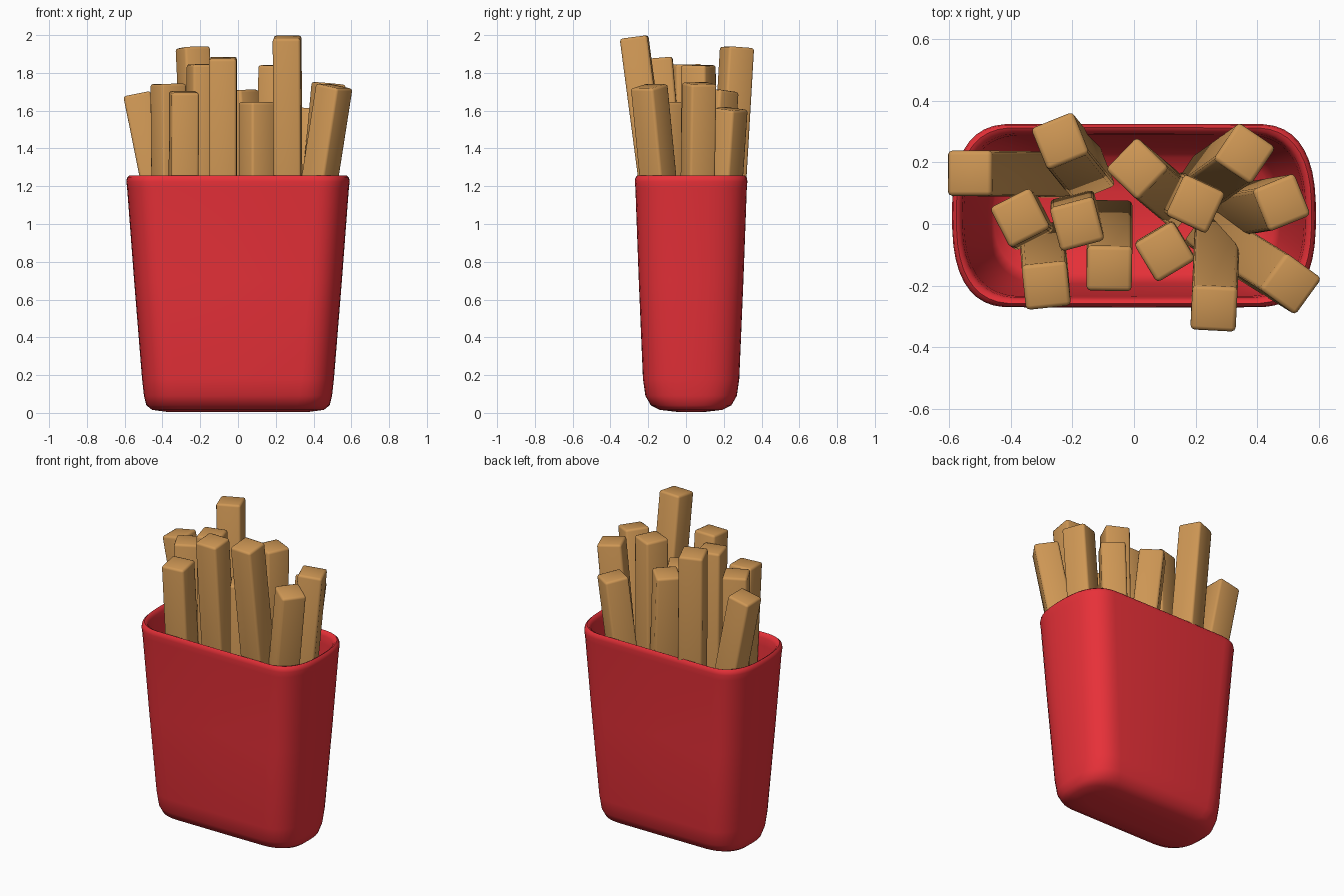
import bpy, bmesh
from math import radians, cos, sin, pi, copysign
from mathutils import Vector, Matrix

if "Cube" in bpy.data.objects:
    bpy.data.objects.remove(bpy.data.objects["Cube"])


def material(name, color):
    m = bpy.data.materials.new(name)
    m.diffuse_color = color
    m.use_nodes = True
    m.node_tree.nodes["Principled BSDF"].inputs["Base Color"].default_value = m.diffuse_color
    return m


def finish(bm, name, mat, angle):
    bmesh.ops.recalc_face_normals(bm, faces=bm.faces)
    me = bpy.data.meshes.new(name)
    bm.to_mesh(me)
    bm.free()
    ob = bpy.data.objects.new(name, me)
    bpy.context.collection.objects.link(ob)
    me.materials.append(mat)
    bpy.ops.object.select_all(action='DESELECT')
    ob.select_set(True)
    bpy.context.view_layer.objects.active = ob
    bpy.ops.object.shade_smooth_by_angle(angle=radians(angle))
    return ob


red = material("carton_red", (0.80, 0.03, 0.04, 1))
gold = material("fry_gold", (0.62, 0.31, 0.09, 1))

# Carton: soft rounded-rectangle rings (half width, half depth, z), outside then inside
CY = 0.027
RINGS = [(0.38, 0.08, 0.006), (0.455, 0.165, 0.016), (0.485, 0.213, 0.04), (0.498, 0.242, 0.09),
         (0.508, 0.255, 0.18), (0.55, 0.277, 0.70), (0.587, 0.295, 1.19), (0.591, 0.298, 1.225),
         (0.588, 0.295, 1.245), (0.577, 0.286, 1.256), (0.566, 0.275, 1.250), (0.558, 0.267, 1.23),
         (0.552, 0.262, 1.18), (0.475, 0.222, 0.16), (0.455, 0.19, 0.09), (0.36, 0.08, 0.06)]


def outline(hx, hy, n=10, e=2.6):
    rx = min(0.2, hx)
    pts = []
    for k in range(4 * n):
        a = 2 * pi * (k + 0.5) / (4 * n)
        c, s = cos(a), sin(a)
        x = copysign(hx - rx + rx * abs(c) ** (2 / e), c)
        pts.append((x, hy * copysign(abs(s) ** (2 / e), s)))
        # flat ends: add a mid-side point where the arc meets the axis
        if k % n == n - 1:
            q = (k // n) % 4
            pts.append([(0, hy), (-hx, 0), (0, -hy), (hx, 0)][q])
    return pts


bm = bmesh.new()
loops = [[bm.verts.new((x, y + CY, z)) for x, y in outline(hx, hy)] for hx, hy, z in RINGS]
for a, b in zip(loops, loops[1:]):
    for i in range(len(a)):
        j = (i + 1) % len(a)
        bm.faces.new((a[i], a[j], b[j], b[i]))
bm.faces.new(loops[0][::-1])
bm.faces.new(loops[-1])
finish(bm, "carton", red, 60)

# Fries: top x, y, z, bottom x, y, twist in degrees
FRIES = [
    (-0.535, 0.165, 1.69, -0.22, 0.16, 0), (-0.24, 0.27, 1.935, -0.155, 0.165, 22),
    (0.01, 0.18, 1.705, 0.13, 0.08, 46), (0.20, 0.065, 1.84, 0.185, 0.075, -25),
    (0.36, 0.23, 1.61, 0.22, 0.13, -34), (0.48, 0.07, 1.745, 0.33, 0.045, 22),
    (0.51, -0.195, 1.73, 0.26, -0.04, -36), (0.26, -0.275, 1.99, 0.27, -0.03, -3),
    (0.10, -0.09, 1.645, 0.10, -0.085, 31), (-0.08, -0.145, 1.88, -0.08, 0.005, -1),
    (-0.185, 0.0, 1.845, -0.185, 0.025, 15), (-0.37, 0.02, 1.742, -0.355, 0.01, 27),
    (-0.285, -0.2, 1.70, -0.295, -0.07, 6)]
W, BOTTOM = 0.147, 0.13
for i, (tx, ty, tz, bx, by, twist) in enumerate(FRIES, 1):
    top, base = Vector((tx, ty, tz)), Vector((bx, by, BOTTOM))
    axis = top - base
    tilt = Vector((0, 0, 1)).rotation_difference(axis).to_matrix().to_4x4()
    bm = bmesh.new()
    bmesh.ops.create_cube(bm, size=1, matrix=Matrix.Diagonal((W, W, axis.length, 1)))
    bmesh.ops.bevel(bm, geom=bm.edges[:], offset=0.014, segments=2, profile=0.5, affect='EDGES')
    bm.transform(Matrix.Translation((top + base) / 2) @ tilt @ Matrix.Rotation(radians(twist), 4, 'Z'))
    finish(bm, f"fry_{i:02d}", gold, 50)
